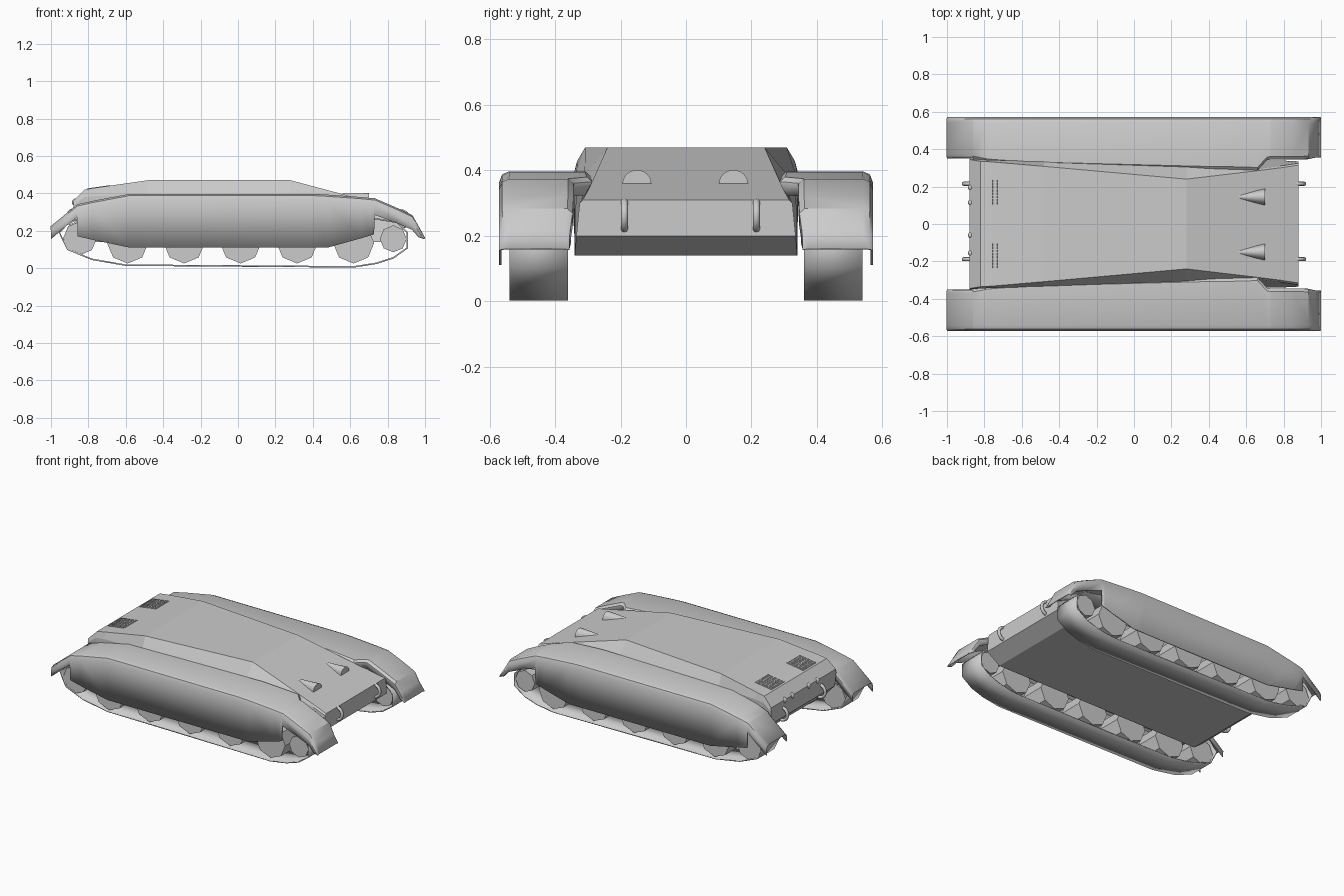
import bpy, bmesh, math
from mathutils import Matrix, Vector

if "Cube" in bpy.data.objects:
    bpy.data.objects.remove(bpy.data.objects["Cube"])


def make(name, bm, smooth=None, mirror=False, thick=0):
    bmesh.ops.recalc_face_normals(bm, faces=bm.faces)
    me = bpy.data.meshes.new(name)
    bm.to_mesh(me)
    bm.free()
    ob = bpy.data.objects.new(name, me)
    bpy.context.collection.objects.link(ob)
    if thick:
        m = ob.modifiers.new("thickness", 'SOLIDIFY')
        m.thickness, m.offset = thick, 0
    if mirror:
        m = ob.modifiers.new("mirror", 'MIRROR')
        m.use_axis = (False, True, False)
        m.use_mirror_merge = False
    if smooth:
        bpy.ops.object.select_all(action='DESELECT')
        bpy.context.view_layer.objects.active = ob
        ob.select_set(True)
        bpy.ops.object.shade_smooth_by_angle(angle=math.radians(smooth))
    return ob


def loft(rings, closed=True, caps=True, wrap=False):
    bm = bmesh.new()
    vs = [[bm.verts.new(p) for p in r] for r in rings]
    n = len(vs[0])
    pairs = list(zip(vs, vs[1:])) + ([(vs[-1], vs[0])] if wrap else [])
    for a, b in pairs:
        for i in range(n if closed else n - 1):
            j = (i + 1) % n
            bm.faces.new((a[i], a[j], b[j], b[i]))
    if caps:
        bm.faces.new(vs[0])
        bm.faces.new(vs[-1])
    return bm


# Hull: x, bottom z, bottom half width, shoulder z and width, roof z and width
hull = [(-.88, .25, .335, .335, .35, .36, .345),
        (-.82, .185, .34, .38, .345, .42, .335),
        (-.76, .14, .34, .385, .342, .43, .332),
        (-.48, .14, .34, .39, .335, .47, .308),
        (.28, .14, .34, .385, .31, .47, .24),
        (.66, .14, .34, .345, .295, .369, .285),
        (.78, .14, .34, .325, .31, .337, .30),
        (.88, .20, .335, .30, .325, .31, .315)]
rings = []
for x, zb, wb, zm, wm, zt, wt in hull:
    half = [(wb, zb), (wm, zm), (wt, zt)]
    rings.append([(x, y, z) for y, z in half] + [(x, -y, z) for y, z in reversed(half)])
make("hull", loft(rings))

# Fenders with side skirts: x, top z, skirt bottom z, inner y
fender = [(-1, .22, .155, .355), (-.86, .335, .275, .355), (-.858, .337, .17, .35),
          (-.78, .355, .152, .335), (-.58, .393, .11, .32), (.40, .393, .11, .295),
          (.48, .389, .11, .295), (.66, .376, .16, .29), (.71, .371, .175, .345),
          (.728, .37, .182, .348), (.73, .37, .285, .348), (.85, .318, .24, .348),
          (.93, .28, .205, .35), (.965, .218, .165, .358), (.997, .16, .155, .36)]
rings = []
for x, zt, zb, yi in fender:
    d = min(1, (zt - zb) / .06)
    rings.append([(x, yi, zt - .05 * d), (x, yi, zt - .012 * d), (x, yi + .014, zt),
                  (x, .54, zt), (x, .559, zt - .008 * d), (x, .567, zt - .03 * d), (x, .567, zb)])
make("fender", loft(rings, closed=False, caps=False), 35, True, .008)

# Tracks
track = [(-.955, .19), (-.91, .1), (-.78, .047), (-.6, .016), (.62, .007), (.74, .026),
         (.83, .055), (.905, .108), (.905, .19), (.85, .245), (.7, .27), (-.8, .27), (-.9, .25)]
make("track", loft([[(x, .36, z), (x, .54, z)] for x, z in track],
                   closed=False, caps=False, wrap=True), 35, True, .008)

# Octagonal wheels
wheels = [(-.845, .16, .09), (.83, .157, .072)] + [(-.59 + .302 * i, .135, .11) for i in range(5)]
for k, (x, z, r) in enumerate(wheels):
    rings = [[(x + r * math.cos(a * math.pi / 4), y, z + r * math.sin(a * math.pi / 4))
              for a in range(8)] for y in (.37, .535)]
    make(f"wheel_{k + 1}", loft(rings), mirror=True)

# Headlights: tapered half cones set in the nose plate
for y in (.145, -.15):
    rings = [[(x, y + r * math.cos(a * math.pi / 12), .36 + h * math.sin(a * math.pi / 12))
              for a in range(13)] for x, r, h in ((.56, .015, .038), (.70, .044, .041))]
    make("headlight", loft(rings), 35)

# Tow rings at both ends
for x, z in ((.868, .262), (-.868, .27)):
    for y in (.215, -.188):
        rings = []
        for i in range(20):
            a = math.tau * i / 20
            rings.append([(x + (.043 + .01 * math.cos(b)) * math.cos(a), y + .011 * math.sin(b),
                           z + (.043 + .01 * math.cos(b)) * math.sin(a))
                          for b in [math.tau * j / 8 for j in range(8)]])
        make("tow_ring", loft(rings, caps=False, wrap=True), 60)

# Rear lamps
for y in (.195, .115, -.06, -.155):
    bm = bmesh.new()
    bmesh.ops.create_uvsphere(bm, u_segments=12, v_segments=8, radius=.02,
                              matrix=Matrix.Translation((-.868, y, .352)))
    make("rear_lamp", bm, 60)

# Engine deck grilles: crossed thin bars lying on the sloped rear roof
slope = math.atan2(.04, .28)
for side in (1, -1):
    base = Matrix.Translation((-.745, side * .17, .4325)) @ Matrix.Rotation(-slope, 4, 'Y')
    bm = bmesh.new()
    bars = [((-.06 + .012 * i, 0), (.004, .14)) for i in range(11)]
    bars += [((0, -.068 + .017 * i), (.124, .004)) for i in range(9)]
    for (px, py), (sx, sy) in bars:
        bmesh.ops.create_cube(bm, size=1, matrix=base @ Matrix.Translation((px, py, 0))
                              @ Matrix.Diagonal((sx, sy, .005, 1)))
    make("engine_grille", bm)
